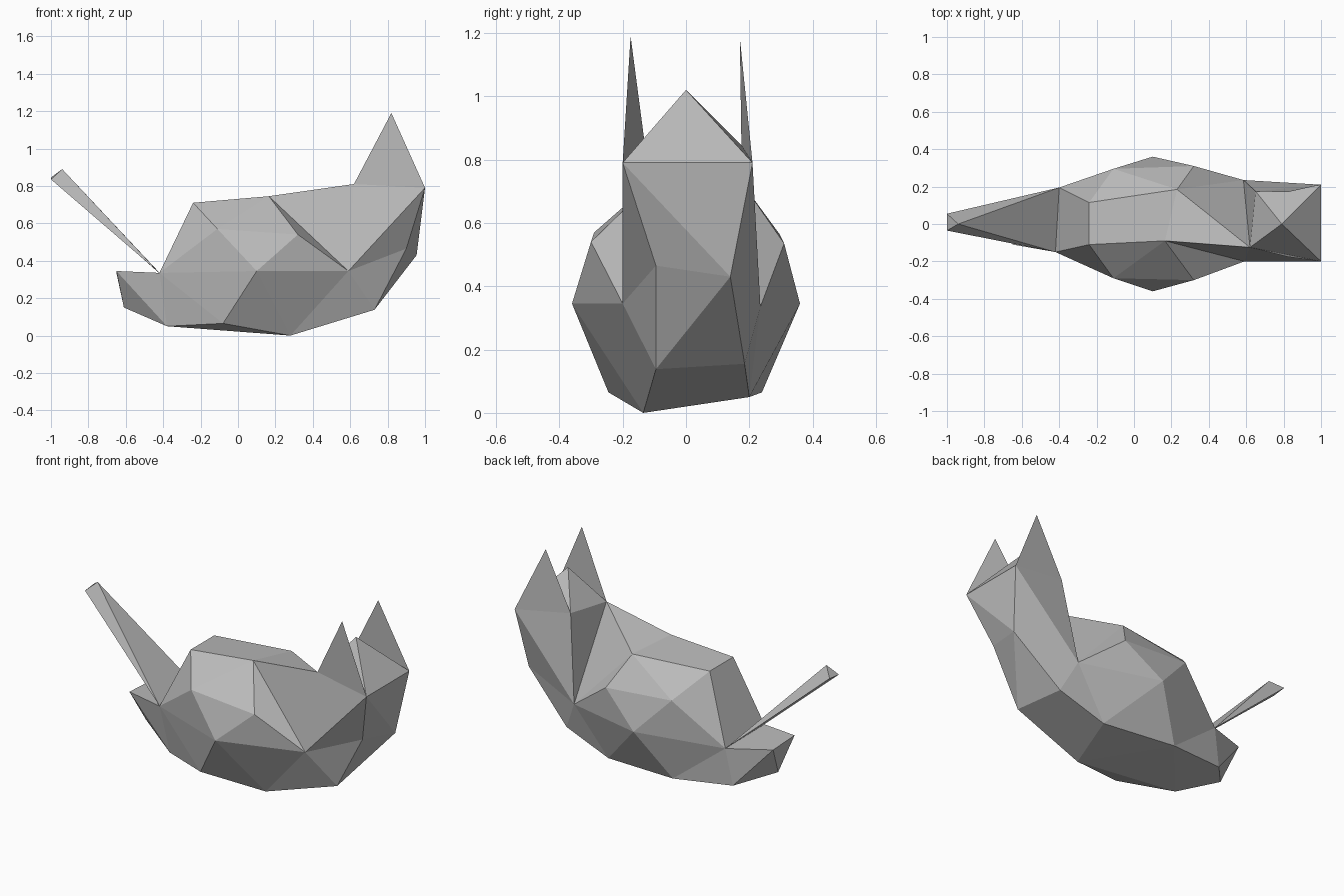
import bpy
import bmesh

# Remove the default cube only
cube = bpy.data.objects.get("Cube")
if cube:
    bpy.data.objects.remove(cube, do_unlink=True)

# One flat grey for the whole figure
grey = bpy.data.materials.new("stone grey")
grey.use_nodes = True
colour = (0.5, 0.5, 0.5, 1)
grey.diffuse_color = colour
grey.node_tree.nodes["Principled BSDF"].inputs["Base Color"].default_value = colour

# Corner points: capitals lie on the -y side, small letters are their partners on +y
rump = {
    "A": (-.65, -.11, .345), "a": (-.65, .095, .335),   # rump top
    "B": (-.61, -.01, .15),                             # rump point
    "C": (-.38, -.11, .05), "c": (-.44, .18, .095),     # rump underside
    "D": (-.42, -.15, .335), "d": (-.4, .195, .315),    # tail root
}
torso = {
    "E": (-.24, -.11, .71), "e": (-.24, .115, .71),     # hind back
    "F": (.165, -.09, .745), "f": (.23, .185, .715),    # fore back
    "K": (.28, -.135, 0), "k": (.38, .2, .05),          # belly
    "L": (-.08, -.245, .065), "l": (-.08, .24, .065),   # hind belly
    "M": (.1, -.36, .345), "m": (.1, .36, .345),        # widest flank
    "N": (-.11, -.29, .57), "n": (-.11, .295, .565),    # hip
    "O": (.32, -.3, .54), "o": (.32, .31, .535),        # shoulder
    "P": (.59, -.2, .345), "p": (.585, .235, .335),     # neck side
}
head = {
    "G": (.62, -.125, .81), "g": (.65, .175, .845),     # nape
    "H": (1, -.2, .79), "h": (1, .21, .79),             # brow
    "I": (.9, -.095, .465), "i": (.955, .14, .43),      # chin
    "J": (.73, -.095, .138), "j": (.67, .185, .155),    # chest
    "T": (.79, 0, 1.02),                                # crown
    "X": (.82, -.175, 1.19), "x": (.82, .17, 1.185),    # ear tips
}
tail_tip = {"Q": (-1, -.035, .835), "q": (-1, .055, .845), "R": (-.94, 0, .89)}
points = {**rump, **torso, **head, **tail_tip}


def build(name, faces):
    """Make one faceted part from faces spelled by their corner letters."""
    bm = bmesh.new()
    corners = {}
    for face in faces:
        for letter in face:
            if letter not in corners:
                corners[letter] = bm.verts.new(points[letter])
        bm.faces.new([corners[letter] for letter in face])
    bmesh.ops.recalc_face_normals(bm, faces=bm.faces)
    mesh = bpy.data.meshes.new(name)
    bm.to_mesh(mesh)
    bm.free()
    mesh.materials.append(grey)
    part = bpy.data.objects.new(name, mesh)
    bpy.context.collection.objects.link(part)
    return part


# Facets that repeat on both flanks
flank = "DEN DNM DML DLC ACD NOM EFN FON FPO OPM PKM MKL PJK PIJ PHI GPH".split()
other_flank = [face.swapcase() for face in flank]

# Facets that join the flanks
back = "DdeE EefF FfG FGP fGp Ggp".split()
rump_faces = "AadD AaB ABC aBc cBC".split()
crown = "THh Thg TgG TGH".split()
chest = "Hih HIi IiJ ijJ JjkK".split()
belly = "Kkl KlC lcC KCL".split()

build("body", flank + other_flank + back + rump_faces + crown + chest + belly)

# Ears are thin upright sheets in line with the cheeks
build("right_ear", ["GXH"])
build("left_ear", ["gxh"])

# Raised tail narrowing from a wide flat root to a small triangular end
build("tail", "QqR dqR DdR DQR DdqQ".split())
